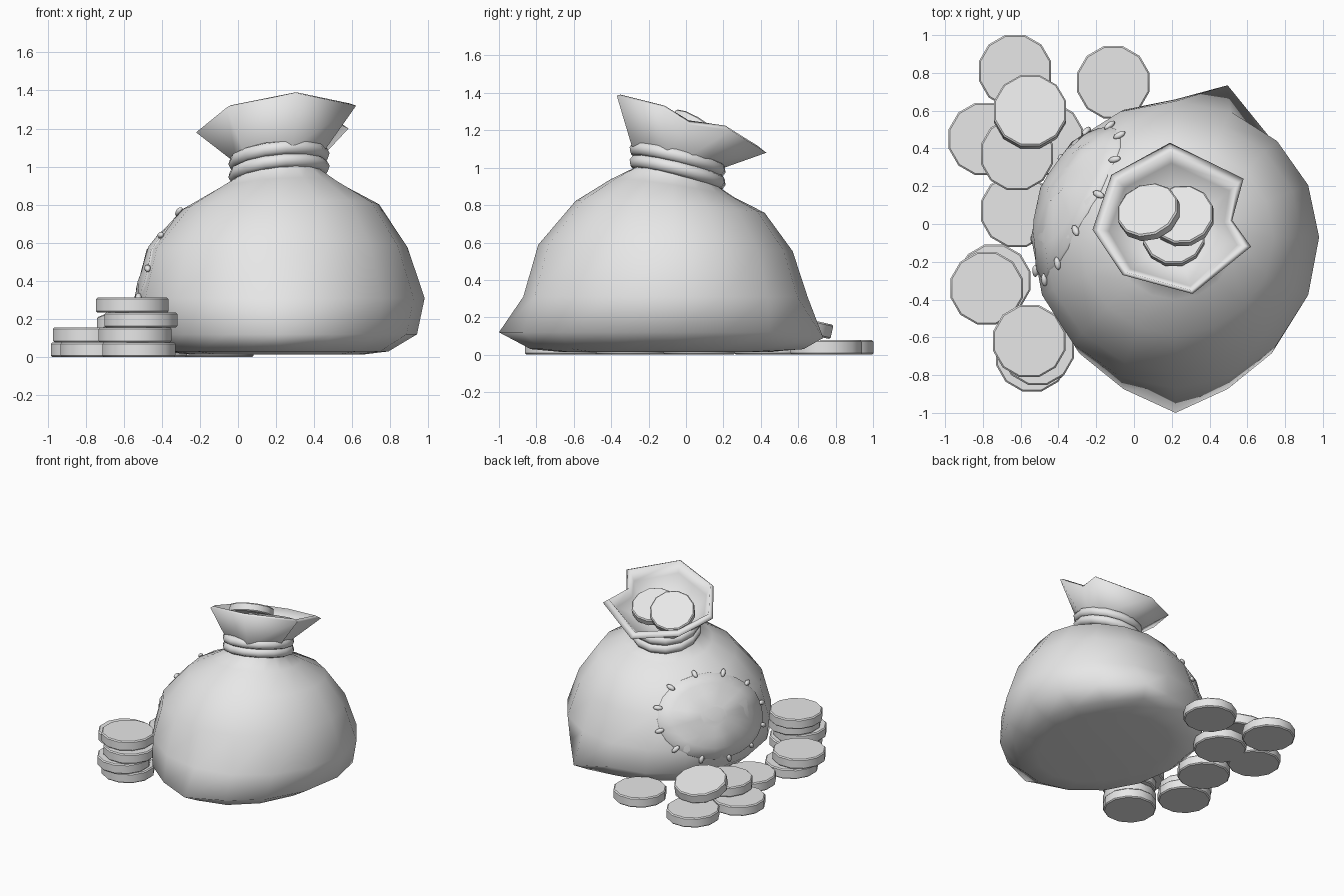
import bpy, bmesh, math
from mathutils import Vector, Matrix
from mathutils.bvhtree import BVHTree

cube = bpy.data.objects.get("Cube")
if cube:
    bpy.data.objects.remove(cube, do_unlink=True)

grey = bpy.data.materials.new("plain_grey")
grey.use_nodes = True
grey.diffuse_color = (0.8, 0.8, 0.8, 1)
grey.node_tree.nodes["Principled BSDF"].inputs["Base Color"].default_value = (0.8, 0.8, 0.8, 1)

CENTRE = Vector((0.22, -0.07, 0))          # vertical axis of the sack
NECK_NORMAL = Vector((-0.1, 0.25, 1)).normalized()


def tilt(x, y):
    """Height offset of the slanted neck plane."""
    return 0.1 * (x - CENTRE.x) - 0.25 * (y - CENTRE.y)


def finish(name, bm, angle=50):
    mesh = bpy.data.meshes.new(name)
    bm.to_mesh(mesh)
    bm.free()
    obj = bpy.data.objects.new(name, mesh)
    bpy.context.collection.objects.link(obj)
    mesh.materials.append(grey)
    bpy.ops.object.select_all(action='DESELECT')
    obj.select_set(True)
    bpy.context.view_layer.objects.active = obj
    bpy.ops.object.shade_smooth_by_angle(angle=math.radians(angle))


def loft(rings, cap_start=False, cap_end=False):
    """Skin a stack of counter-clockwise rings."""
    bm = bmesh.new()
    rows = [[bm.verts.new(p) for p in ring] for ring in rings]
    n = len(rows[0])
    for a, b in zip(rows, rows[1:]):
        for i in range(n):
            j = (i + 1) % n
            bm.faces.new((a[i], a[j], b[j], b[i]))
    if cap_start:
        bm.faces.new(rows[0][::-1])
    if cap_end:
        bm.faces.new(rows[-1])
    bm.normal_update()
    return bm


# Sack body: levels of z, x range, y range, and how far each follows the neck slant
LEVELS = [
    (0.014, -0.25, 0.66, -0.66, 0.45, 0),
    (0.03, -0.40, 0.79, -0.83, 0.60, 0),
    (0.12, -0.50, 0.94, -0.94, 0.66, 0),
    (0.31, -0.545, 0.98, -0.87, 0.65, 0),
    (0.57, -0.48, 0.89, -0.79, 0.57, 0.1),
    (0.79, -0.29, 0.74, -0.59, 0.42, 0.25),
    (0.89, -0.12, 0.54, -0.40, 0.26, 0.6),
    (0.96, 0.00, 0.43, -0.26, 0.17, 1),
    (1.06, 0.01, 0.42, -0.25, 0.16, 1),
]
SIDES = 16
rings = []
for level, (z, x0, x1, y0, y1, slant) in enumerate(LEVELS):
    ring = []
    for i in range(SIDES):
        a = math.tau * i / SIDES
        c, s = math.cos(a), math.sin(a)
        x = CENTRE.x + c * (x1 - CENTRE.x if c > 0 else CENTRE.x - x0)
        y = CENTRE.y + s * (y1 - CENTRE.y if s > 0 else CENTRE.y - y0)
        height = z + slant * tilt(x, y)
        # Pulled-out seam corners at the front and back
        if level == 2 and i == 12:
            y -= 0.06
        if level in (1, 2) and i == 3:
            y += 0.13 if level == 2 else 0.08
            height -= 0.03 if level == 2 else 0
        ring.append((x, y, height))
    rings.append(ring)
bm = loft(rings, cap_start=True)
surface = BVHTree.FromBMesh(bm)
finish("sack_body", bm, 120)

# Flared sack mouth with a thick lip and a closed inside
RIM = [Vector(p) for p in (
    (0.62, -0.12, 1.32), (0.52, 0.02, 1.23), (0.58, 0.24, 1.20), (0.19, 0.43, 1.08),
    (-0.12, 0.26, 1.12), (-0.22, -0.03, 1.18), (-0.06, -0.27, 1.31), (0.31, -0.37, 1.385))]


def neck_ring(radius, z):
    ring = []
    for p in RIM:
        d = (p - CENTRE).xy.normalized() * radius
        x, y = CENTRE.x + d.x, CENTRE.y + d.y
        ring.append(Vector((x, y, z + tilt(x, y))))
    return ring


outer = neck_ring(0.225, 1.04)
floor = neck_ring(0.19, 1.09)
lip = [p.lerp(q, 0.16) + Vector((0, 0, 0.045)) for p, q in zip(RIM, floor)]
inside = [p.lerp(q, 0.35) for p, q in zip(RIM, floor)]
finish("sack_mouth", loft([outer, RIM, lip, inside, floor], cap_end=True), 180)

# Two turns of rope round the neck
for k, z in enumerate((0.975, 1.042)):
    bpy.ops.mesh.primitive_torus_add(
        major_segments=14, minor_segments=8, major_radius=0.23, minor_radius=0.038,
        location=(0.215, -0.045, z),
        rotation=NECK_NORMAL.to_track_quat('Z', 'Y').to_euler())
    rope = bpy.context.object
    rope.name = ("lower_rope", "upper_rope")[k]
    rope.data.materials.append(grey)
    bpy.ops.object.shade_smooth()


# Sewn patch, projected on the sack from the back right
ELEVATION = math.radians(28)
side = Vector((-1, -1, 0)).normalized()
away = Vector((-1, 1, 0)).normalized()
look = away * math.cos(ELEVATION) + Vector((0, 0, math.sin(ELEVATION)))
up = look.cross(side)


def on_sack(angle, scale):
    start = (side * (0.13 + 0.42 * scale * math.cos(angle))
             + up * (0.27 + 0.32 * scale * math.sin(angle)) + look * 3)
    hit, normal, _, _ = surface.ray_cast(start, -look)
    return hit, normal


STITCHES = 12
patch_rings = []
for scale, lift in ((1.0, 0.0), (0.98, 0.008), (0.75, 0.009), (0.5, 0.009), (0.25, 0.009)):
    ring = []
    for i in range(2 * STITCHES):
        hit, normal = on_sack(math.pi * i / STITCHES, scale)
        ring.append(hit + normal * lift)
    patch_rings.append(ring)
finish("patch", loft(patch_rings, cap_end=True), 60)

bm = bmesh.new()
for i in range(STITCHES):
    a = math.tau * (i + 0.5) / STITCHES
    hit, normal = on_sack(a, 1.0)
    across = on_sack(a, 1.05)[0] - on_sack(a, 0.95)[0]
    x = (across - normal * across.dot(normal)).normalized()
    y = normal.cross(x)
    frame = Matrix((x, y, normal)).transposed().to_4x4()
    bmesh.ops.create_uvsphere(
        bm, u_segments=8, v_segments=6, radius=1,
        matrix=Matrix.Translation(hit + normal * 0.012) @ frame
        @ Matrix.Diagonal((0.036, 0.019, 0.016, 1)))
finish("stitches", bm, 80)


# Coins: each given by the centre of its underside
def coin(name, x, y, z, radius=0.198, lean=0.0, roll=0.0, height=0.078):
    bm = bmesh.new()
    place = (Matrix.Translation((x, y, z)) @ Matrix.Rotation(lean, 4, 'X')
             @ Matrix.Rotation(roll, 4, 'Y') @ Matrix.Rotation(math.radians(15), 4, 'Z')
             @ Matrix.Translation((0, 0, height / 2)))
    bmesh.ops.create_cone(bm, cap_ends=True, segments=12, radius1=radius,
                          radius2=radius, depth=height)
    caps = [f for f in bm.faces if abs(f.normal.z) > 0.9]
    bmesh.ops.bevel(bm, geom=list({e for f in caps for e in f.edges}),
                    offset=0.008, segments=1, affect='EDGES')
    bm.transform(place)
    finish(name, bm, 40)


for i, (x, y) in enumerate(((-0.63, 0.81), (-0.11, 0.75), (-0.79, 0.45),
                            (-0.46, 0.45), (-0.62, 0.07))):
    coin(f"ground_coin_{i + 1}", x, y, 0)
coin("resting_coin", -0.62, 0.37, 0.078)
coin("leaning_coin", -0.55, 0.585, 0.125, lean=-0.22)
for i, (x, y) in enumerate(((-0.74, -0.30), (-0.78, -0.34))):
    coin(f"short_stack_coin_{i + 1}", x, y, 0.078 * i)
for i, (x, y) in enumerate(((-0.52, -0.67), (-0.54, -0.695), (-0.51, -0.66), (-0.555, -0.62))):
    coin(f"tall_stack_coin_{i + 1}", x, y, 0.078 * i)

# Coins heaped in the mouth
for i, (x, y, z, lean, roll) in enumerate(((0.21, -0.07, 1.10, -0.3, 0),
                                           (0.26, 0.03, 1.15, -0.4, -0.1),
                                           (0.085, 0.045, 1.165, -0.6, -0.25))):
    coin(f"mouth_coin_{i + 1}", x, y, z, 0.168, lean, roll, 0.062)
